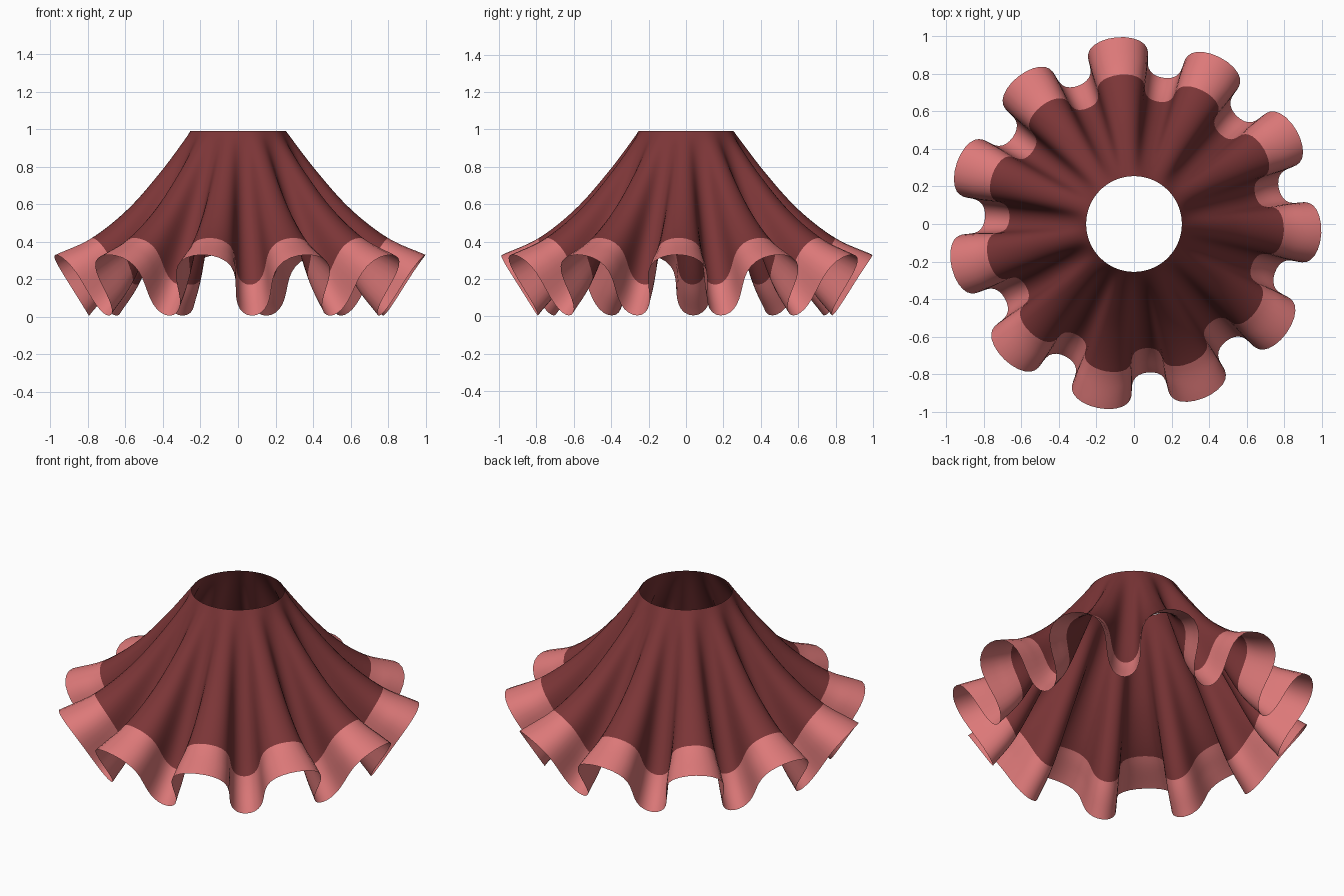
import bpy, bmesh, math

if "Cube" in bpy.data.objects:
    bpy.data.objects.remove(bpy.data.objects["Cube"])

FOLDS = 11
START = math.radians(95.4)      # angle of one fold crest
STEPS = 28                      # columns per fold

# (radius, height) from waist to hem, along a crest and along a valley;
# the fourth point is the border between cloth and trim
CREST = [(0.255, 0.99), (0.42, 0.775), (0.60, 0.575), (0.80, 0.42), (1.0, 0.33)]
VALLEY = [(0.255, 0.99), (0.375, 0.735), (0.515, 0.455), (0.665, 0.17), (0.795, 0.005)]


def sample(pts, u):
    """Smooth (Catmull-Rom) point on a profile, u in 0..len-1."""
    i = min(int(u), len(pts) - 2)
    f = u - i
    def get(k):
        if k < 0:
            return [2 * a - b for a, b in zip(pts[0], pts[1])]
        if k >= len(pts):
            return [2 * a - b for a, b in zip(pts[-1], pts[-2])]
        return pts[k]
    p0, p1, p2, p3 = (get(i + k) for k in (-1, 0, 1, 2))
    return [0.5 * (2 * b + (c - a) * f + (2 * a - 5 * b + 4 * c - d) * f * f
                   + (3 * b - a - 3 * c + d) * f ** 3)
            for a, b, c, d in zip(p0, p1, p2, p3)]


def pleated_band(name, u0, u1, rows, color):
    """Ring of cloth between two profile positions."""
    bm = bmesh.new()
    n = FOLDS * STEPS
    grid = []
    for j in range(rows + 1):
        u = u0 + (u1 - u0) * j / rows
        t = min(1.0, u / 3.5)
        (rc, zc), (rv, zv) = sample(CREST, u), sample(VALLEY, u)
        ring = []
        for i in range(n):
            phi = 2 * math.pi * i / STEPS
            w = 0.5 + 0.5 * math.cos(phi)
            # wide rounded crests with steep sides and narrow valleys
            ang = START + phi / FOLDS + t * math.radians(
                2.0 * math.sin(phi) + 2.5 * math.sin(2 * phi))
            r = rv + (rc - rv) * w
            z = zv + (zc - zv) * w
            ring.append(bm.verts.new((r * math.cos(ang), r * math.sin(ang), z)))
        grid.append(ring)
    for a, b in zip(grid, grid[1:]):
        for i in range(n):
            k = (i + 1) % n
            bm.faces.new((b[i], b[k], a[k], a[i])).smooth = True
    mesh = bpy.data.meshes.new(name)
    bm.to_mesh(mesh)
    bm.free()
    mat = bpy.data.materials.new(name + "_cloth")
    mat.diffuse_color = color
    mat.use_nodes = True
    mat.node_tree.nodes["Principled BSDF"].inputs["Base Color"].default_value = mat.diffuse_color
    mesh.materials.append(mat)
    obj = bpy.data.objects.new(name, mesh)
    bpy.context.collection.objects.link(obj)
    return obj


# Dark skirt body and lighter ruffled trim
pleated_band("skirt", 0, 3, 24, (0.20, 0.036, 0.038, 1))
pleated_band("hem_trim", 3, 4, 8, (0.72, 0.19, 0.19, 1))
